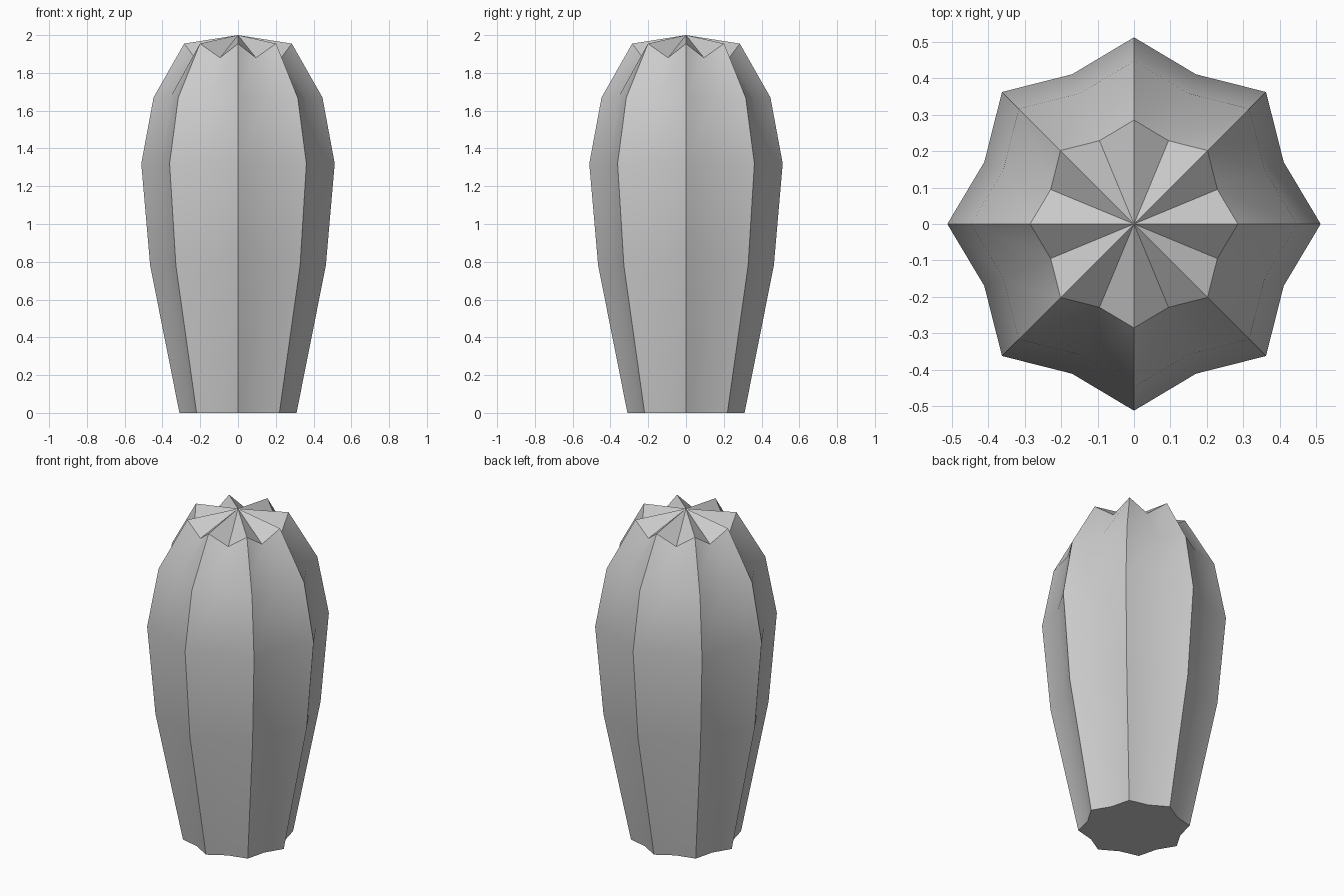
import bpy, bmesh, math

if "Cube" in bpy.data.objects:
    bpy.data.objects.remove(bpy.data.objects["Cube"])

RIBS = 8
VALLEY = 0.868
# (rib radius, rib height, valley height) from base to shoulder
PROFILE = [(0.31, 0, 0), (0.465, 0.78, 0.78), (0.512, 1.32, 1.32),
           (0.447, 1.67, 1.67), (0.285, 1.955, 1.88)]

bm = bmesh.new()
n = RIBS * 2

# Star-shaped rings, alternating rib and valley points
rings = []
for r, z_rib, z_valley in PROFILE:
    ring = []
    for i in range(n):
        a = 2 * math.pi * i / n
        rad = r * VALLEY if i % 2 else r
        z = z_valley if i % 2 else z_rib
        ring.append(bm.verts.new((rad * math.cos(a), rad * math.sin(a), z)))
    rings.append(ring)

# Ribbed sides
for lo, hi in zip(rings, rings[1:]):
    for i in range(n):
        j = (i + 1) % n
        bm.faces.new((lo[i], lo[j], hi[j], hi[i]))

# Pleated crown and flat base
apex = bm.verts.new((0, 0, 2))
for i in range(n):
    bm.faces.new((rings[-1][i], rings[-1][(i + 1) % n], apex))
bm.faces.new(rings[0][::-1])

mesh = bpy.data.meshes.new("ribbed_body")
bm.to_mesh(mesh)
bm.free()
body = bpy.data.objects.new("ribbed_body", mesh)
bpy.context.collection.objects.link(body)

# Soft valleys, crisp ribs
bpy.context.view_layer.objects.active = body
body.select_set(True)
bpy.ops.object.shade_smooth_by_angle(angle=math.radians(30))
